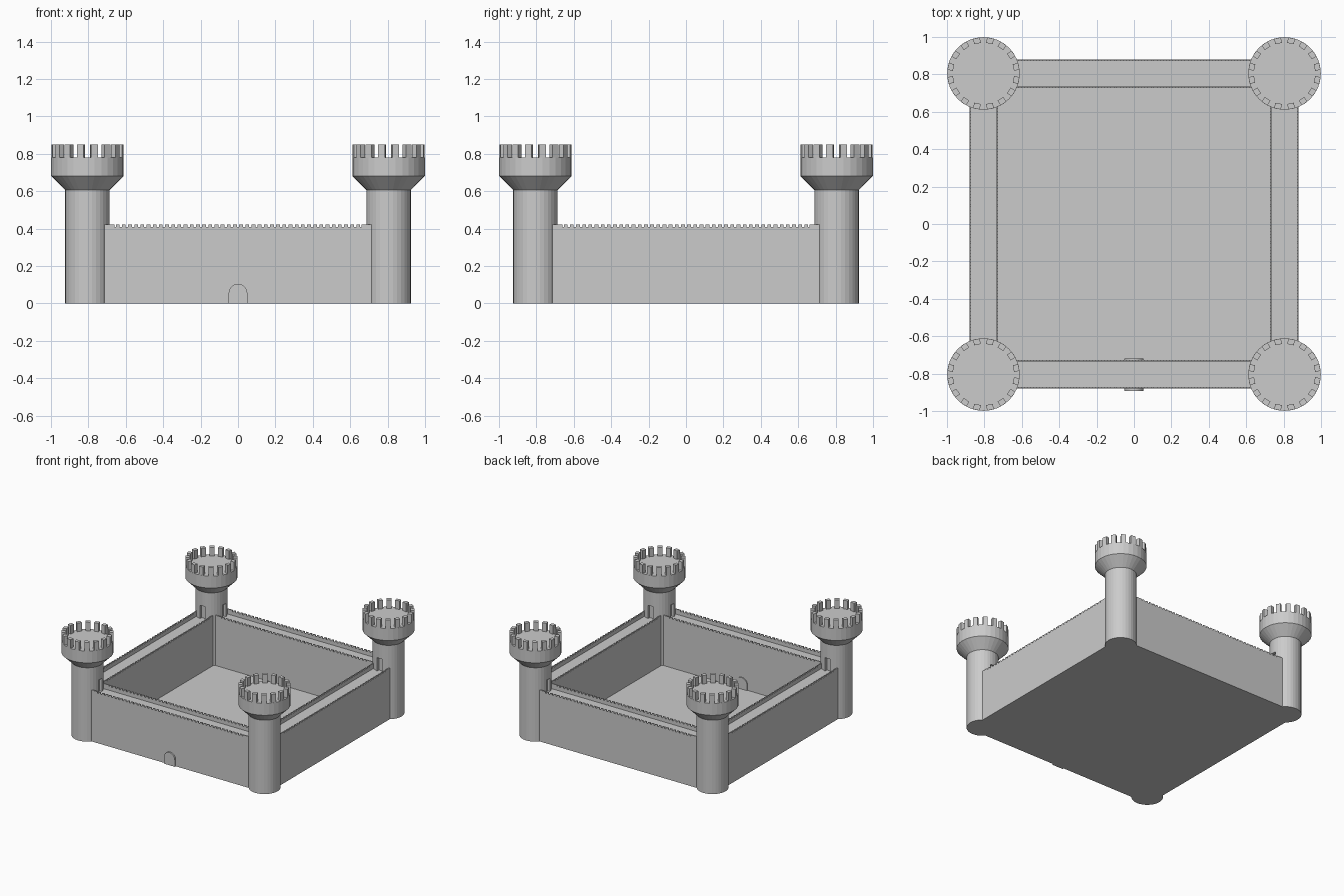
import bpy, bmesh, math
from mathutils import Matrix, Vector

if "Cube" in bpy.data.objects:
    bpy.data.objects.remove(bpy.data.objects["Cube"])

C = 0.805               # tower centre
OUT, INN = 0.88, 0.727  # wall outer and inner faces
WALK, PAR, TOP = 0.38, 0.41, 0.422


def add_box(bm, lo, hi, mat=Matrix()):
    lo, hi = Vector(lo), Vector(hi)
    s = hi - lo
    m = mat @ Matrix.Translation((lo + hi) / 2) @ Matrix.Diagonal((s.x, s.y, s.z, 1))
    bmesh.ops.create_cube(bm, size=1, matrix=m)


def finish(bm, name):
    bmesh.ops.recalc_face_normals(bm, faces=bm.faces)
    me = bpy.data.meshes.new(name)
    bm.to_mesh(me)
    bm.free()
    ob = bpy.data.objects.new(name, me)
    bpy.context.collection.objects.link(ob)
    return ob


def lathe(bm, profile, n):
    # closed turned solid from (radius, height) points
    rings = [[bm.verts.new((r * math.cos(2 * math.pi * i / n),
                            r * math.sin(2 * math.pi * i / n), z)) for i in range(n)]
             for r, z in profile]
    for a, b in zip(rings, rings[1:]):
        for i in range(n):
            j = (i + 1) % n
            bm.faces.new((a[i], a[j], b[j], b[i]))
    bm.faces.new(rings[0][::-1])
    bm.faces.new(rings[-1])


def wall(name, angle):
    # front wall with sunken walkway and two thin notched parapets
    bm = bmesh.new()
    add_box(bm, (-C, -OUT, 0), (C, -INN, WALK))
    t = 0.008
    for y in (-OUT, -INN - t):
        half = C if y == -OUT else INN
        add_box(bm, (-half, y, WALK), (half, y + t, PAR))
        n, w = 40, 0.033
        for i in range(n):
            x = (i - (n - 1) / 2) * w
            add_box(bm, (x - 0.010, y, PAR), (x + 0.010, y + t, TOP))
        for s in (-1, 1):
            a, b = sorted((s * 0.66, s * 0.715))
            add_box(bm, (a, y, PAR), (b, y + t, TOP))
    ob = finish(bm, name)
    ob.rotation_euler.z = angle
    return ob


def tower(name, angle):
    # shaft, flared head and platform
    bm = bmesh.new()
    lathe(bm, [(0.119, 0), (0.119, 0.607), (0.194, 0.682), (0.194, 0.78)], 32)
    body = finish(bm, name)

    # doorways onto the two walkways
    bm = bmesh.new()
    add_box(bm, (0.095, -0.022, WALK), (0.2, 0.022, 0.49))
    add_box(bm, (-0.022, 0.095, WALK), (0.022, 0.2, 0.49))
    cutter = finish(bm, name + "_door_cutter")
    cutter.hide_render = True
    cutter.hide_set(True)
    mod = body.modifiers.new("doorways", "BOOLEAN")
    mod.operation, mod.object, mod.solver = "DIFFERENCE", cutter, "EXACT"

    # merlon ring
    bm = bmesh.new()
    for i in range(16):
        rot = Matrix.Rotation(2 * math.pi * (i + 0.5) / 16, 4, "Z")
        add_box(bm, (0.163, -0.018, 0.78), (0.193, 0.018, 0.85), rot)
    ring = finish(bm, name + "_merlons")

    place = Matrix.Rotation(angle, 4, "Z") @ Matrix.Translation((-C, -C, 0))
    for ob in (body, cutter, ring):
        ob.matrix_world = place


for k, (side, corner) in enumerate((("front", "front_left"), ("right", "front_right"),
                                    ("back", "back_right"), ("left", "back_left"))):
    wall(side + "_wall", k * math.pi / 2)
    tower(corner + "_tower", k * math.pi / 2)

# courtyard floor
bm = bmesh.new()
add_box(bm, (-0.8, -0.8, 0), (0.8, 0.8, 0.01))
finish(bm, "courtyard_floor")

# arched gate running through the front wall
bm = bmesh.new()
pts = [(-0.05, 0), (0.05, 0)] + [
    (0.05 * math.cos(math.pi * i / 12), 0.055 + 0.05 * math.sin(math.pi * i / 12))
    for i in range(13)]
face = bm.faces.new([bm.verts.new((x, -0.892, z)) for x, z in pts])
ext = bmesh.ops.extrude_face_region(bm, geom=[face], use_keep_orig=True)
bmesh.ops.translate(bm, vec=(0, 0.172, 0),
                    verts=[v for v in ext["geom"] if isinstance(v, bmesh.types.BMVert)])
finish(bm, "gate")
